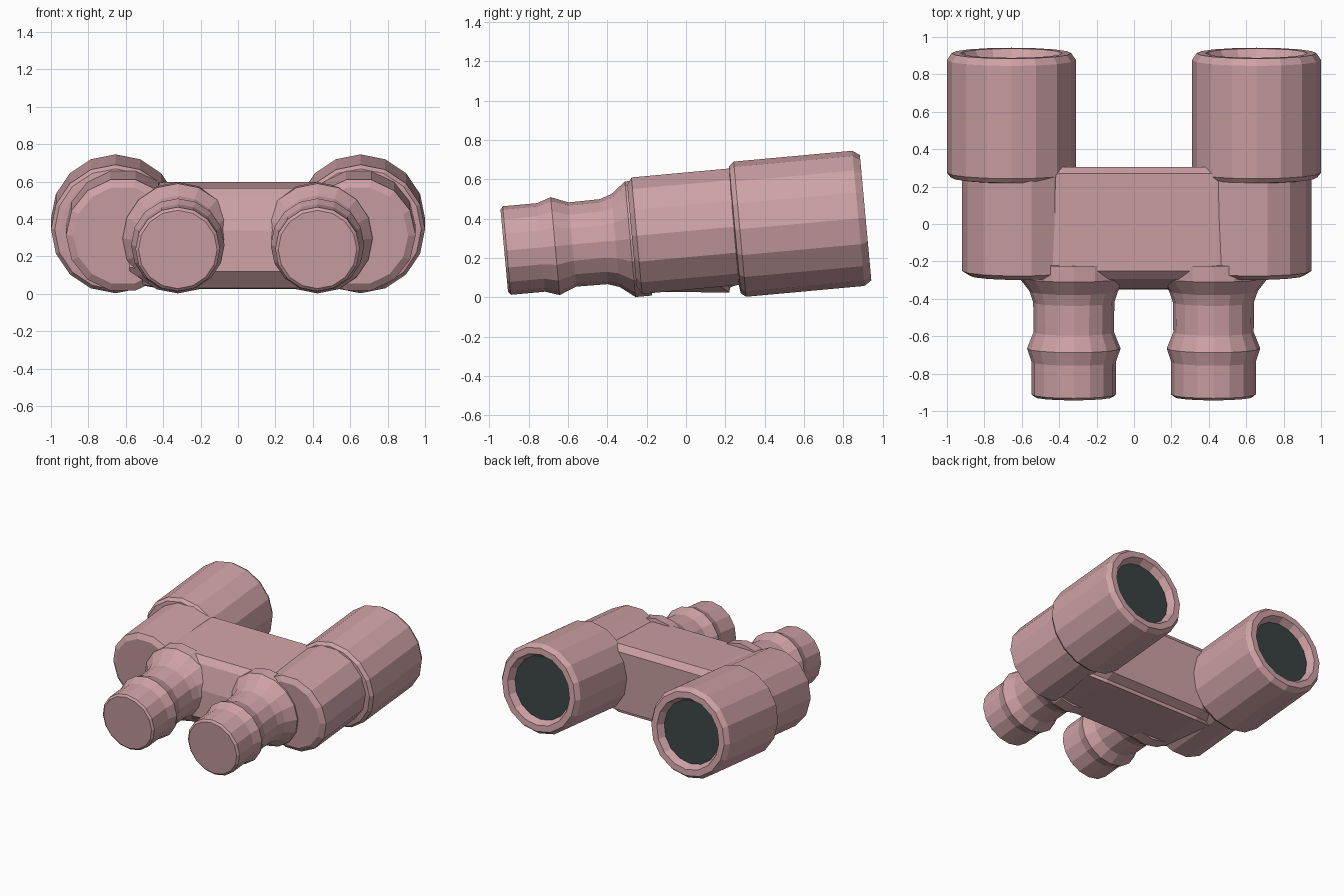
import bpy, bmesh, math
from mathutils import Matrix

if "Cube" in bpy.data.objects:
    bpy.data.objects.remove(bpy.data.objects["Cube"])

TILT = math.atan(0.0916)          # the whole model leans back along one axis
# Lathe axis is y; the tilted frame is lifted to the axis height
FRAME = Matrix.Translation((0, 0, 0.322)) @ Matrix.Rotation(TILT, 4, 'X')


def material(name, rgb):
    m = bpy.data.materials.new(name)
    m.diffuse_color = (*rgb, 1)
    m.use_nodes = True
    m.node_tree.nodes["Principled BSDF"].inputs["Base Color"].default_value = m.diffuse_color
    return m


PINK = material("dusty_pink", (0.62, 0.36, 0.38))
DARK = material("dark_glass", (0.042, 0.053, 0.053))


def finish(name, bm, mats, matrix=None):
    bmesh.ops.recalc_face_normals(bm, faces=bm.faces)
    me = bpy.data.meshes.new(name)
    if matrix:
        bm.transform(matrix)
    bm.to_mesh(me)
    bm.free()
    for m in mats:
        me.materials.append(m)
    ob = bpy.data.objects.new(name, me)
    bpy.context.collection.objects.link(ob)
    return ob


def lathe(name, x, up, profile, sides=16, glass_end=False):
    """Turn (y, radius) pairs round a y axis at (x, up) in the tilted frame."""
    bm = bmesh.new()
    rings = []
    for y, r in profile:
        rings.append([bm.verts.new((x + r * math.cos(2 * math.pi * i / sides), y,
                                    up + r * math.sin(2 * math.pi * i / sides)))
                      for i in range(sides)])
    for a, b in zip(rings, rings[1:]):
        for i in range(sides):
            j = (i + 1) % sides
            bm.faces.new((a[i], a[j], b[j], b[i]))
    bm.faces.new(rings[0])
    end = bm.faces.new(rings[-1])
    if glass_end:
        end.material_index = 1
    return finish(name, bm, [PINK, DARK] if glass_end else [PINK], FRAME)


# Large front barrels with a chamfered rim and recessed dark lens
for side, x in (("left", -0.655), ("right", 0.655)):
    lathe(side + "_objective_barrel", x, 0,
          [(0.245, 0.29), (0.25, 0.325), (0.275, 0.345), (0.88, 0.345),
           (0.917, 0.32), (0.917, 0.272), (0.865, 0.243)], glass_end=True)

# Prism housings behind the big barrels
for side, x in (("left", -0.615), ("right", 0.645)):
    lathe(side + "_prism_housing", x, 0.015,
          [(-0.275, 0.265), (-0.25, 0.305), (0.30, 0.305)], sides=14)

# Eyepieces: flared root, neck, raised ring and cup
for side, x in (("left", -0.322), ("right", 0.425)):
    lathe(side + "_eyepiece", x, 0,
          [(-0.928, 0.21), (-0.915, 0.226), (-0.74, 0.226), (-0.668, 0.25),
           (-0.58, 0.215), (-0.42, 0.217), (-0.36, 0.237), (-0.285, 0.295),
           (-0.20, 0.295)])

# Bridge: side profile (y, z) extruded across between the housings
profile = [(-0.25, 0.565), (-0.295, 0.52), (-0.345, 0.34), (-0.35, 0.12),
           (-0.27, 0.03), (0.22, 0.025), (0.225, 0.05), (0.29, 0.08),
           (0.305, 0.55), (0.27, 0.597)]
bm = bmesh.new()
# the outermost sections shrink a little so the bridge blends into the housings
sections = []
for x, fy in ((-0.58, 0.78), (-0.40, 1.0), (0.44, 1.0), (0.61, 0.78)):
    sections.append([bm.verts.new((x, y * fy, 0.32 + (z - 0.32) * (0.5 + 0.5 * fy)))
                     for y, z in profile])
n = len(profile)
for a, b in zip(sections, sections[1:]):
    for i in range(n):
        j = (i + 1) % n
        bm.faces.new((a[i], a[j], b[j], b[i]))
bm.faces.new(sections[0])
bm.faces.new(sections[-1])
finish("bridge_body", bm, [PINK])
